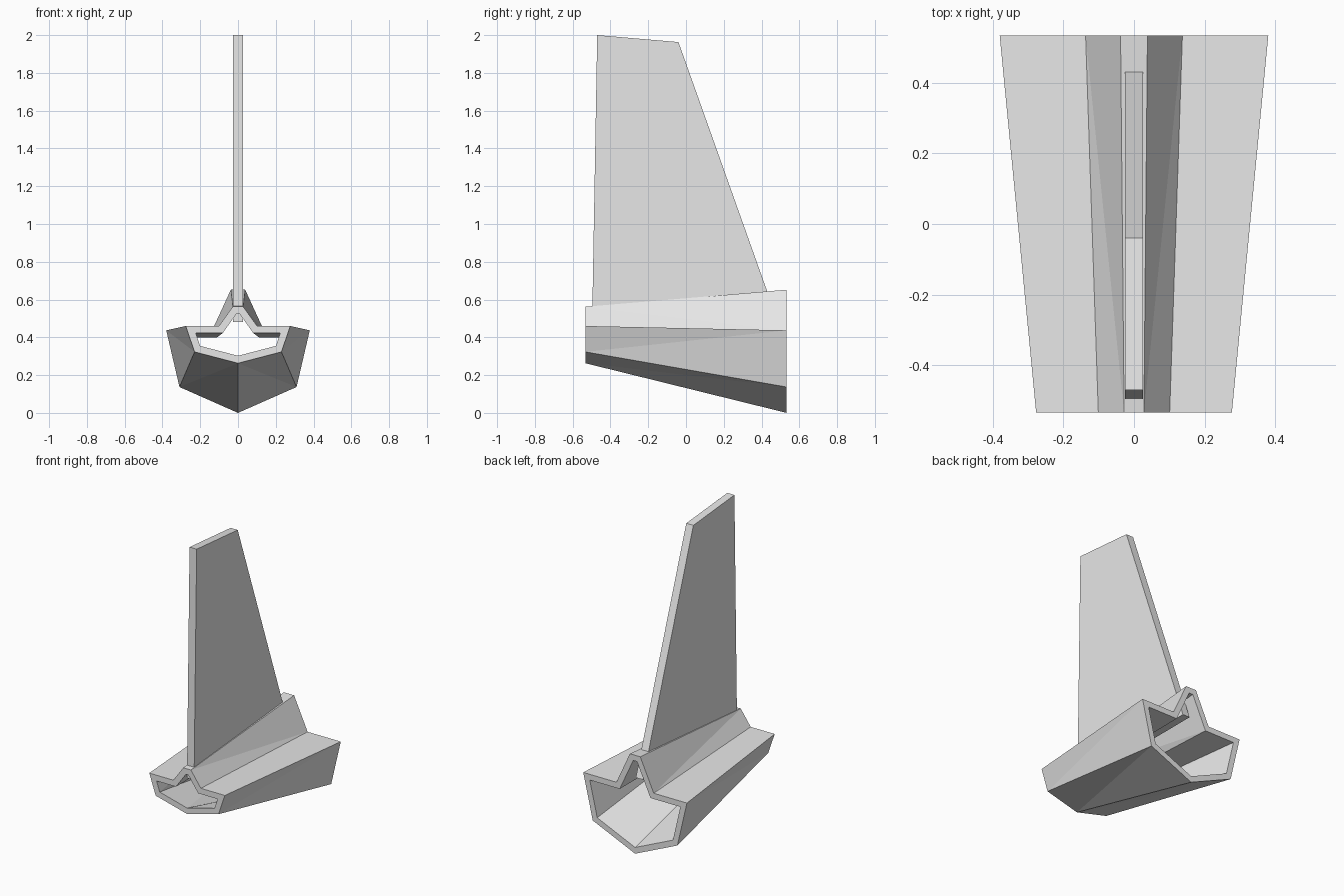
import bpy
import bmesh
from mathutils import Vector

if "Cube" in bpy.data.objects:
    bpy.data.objects.remove(bpy.data.objects["Cube"])

HALF_LENGTH = 0.533
WALL = 0.038
FIN_HALF_WIDTH = 0.026

grey = bpy.data.materials.new("plain grey")
grey.use_nodes = True
grey.diffuse_color = (0.8, 0.8, 0.8, 1)
grey.node_tree.nodes["Principled BSDF"].inputs["Base Color"].default_value = (0.8, 0.8, 0.8, 1)


def finish(bm, name):
    bmesh.ops.recalc_face_normals(bm, faces=bm.faces)
    mesh = bpy.data.meshes.new(name)
    bm.to_mesh(mesh)
    bm.free()
    mesh.materials.append(grey)
    obj = bpy.data.objects.new(name, mesh)
    bpy.context.collection.objects.link(obj)
    return obj


def inset(points, thickness):
    """Offset a half profile inwards with mitred corners, closed across x = 0."""
    pts = [Vector(p) for p in points]
    flip = lambda p: Vector((-p.x, p.y))
    ring = [flip(pts[1])] + pts + [flip(pts[-2])]
    result = []
    for before, here, after in zip(ring, ring[1:], ring[2:]):
        d1, d2 = (here - before).normalized(), (after - here).normalized()
        n1, n2 = Vector((-d1.y, d1.x)), Vector((-d2.y, d2.x))
        result.append(here + (n1 + n2) * thickness / (1 + n1.dot(n2)))
    return result


# Half profiles (x, z) from keel to ridge
front_outer = [(0, 0.263), (0.23, 0.323), (0.277, 0.46),
               (0.101, 0.46), (0.028, 0.562), (0, 0.562)]
back_outer = [(0, 0), (0.31, 0.137), (0.38, 0.437),
              (0.137, 0.437), (0.038, 0.652), (0, 0.652)]

# Hollow hull: outer and inner skins joined by flat end rims
bm = bmesh.new()


def ring_verts(profile, y):
    return [bm.verts.new((x, y, z)) for x, z in profile]


skins = []
for front, back in ((front_outer, back_outer),
                    (inset(front_outer, WALL), inset(back_outer, WALL))):
    f, b = ring_verts(front, -HALF_LENGTH), ring_verts(back, HALF_LENGTH)
    skins.append((f, b))
    for i in range(len(f) - 1):
        quad = [f[i], f[i + 1], b[i + 1], b[i]]
        if i == 3:  # the ridge slope folds along the other diagonal
            quad = quad[1:] + quad[:1]
        bm.faces.new(quad[:3])
        bm.faces.new([quad[0], quad[2], quad[3]])
for outer, inner in zip(*skins):
    for i in range(len(outer) - 1):
        bm.faces.new([outer[i], outer[i + 1], inner[i + 1], inner[i]])

bmesh.ops.mirror(bm, geom=bm.verts[:] + bm.edges[:] + bm.faces[:],
                 axis='X', merge_dist=0.0001)
bmesh.ops.remove_doubles(bm, verts=bm.verts, dist=0.0001)
finish(bm, "hollow_hull")

# Tall fin: side outline (y, z) extruded across x, its root sunk into the ridge
outline = [(-0.497, 0.48), (0.488, 0.48), (-0.04, 1.963), (-0.47, 2.0)]
bm = bmesh.new()
side = bm.faces.new([bm.verts.new((-FIN_HALF_WIDTH, y, z)) for y, z in outline])
extruded = bmesh.ops.extrude_face_region(bm, geom=[side])
bmesh.ops.translate(bm, vec=(2 * FIN_HALF_WIDTH, 0, 0),
                    verts=[v for v in extruded["geom"] if isinstance(v, bmesh.types.BMVert)])
finish(bm, "tall_fin")
